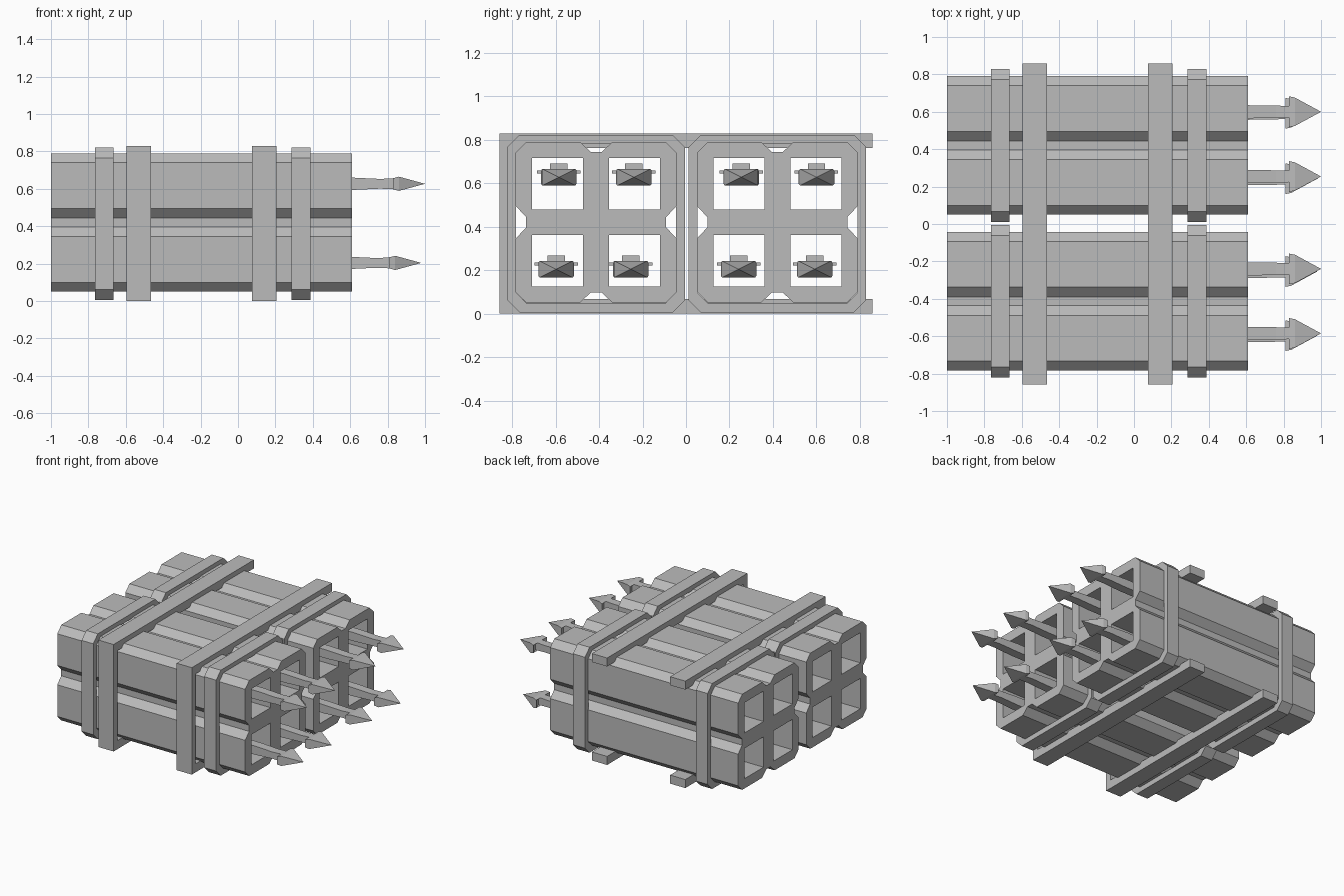
import bpy, bmesh
from mathutils import Matrix

if "Cube" in bpy.data.objects:
    bpy.data.objects.remove(bpy.data.objects["Cube"])

grey = bpy.data.materials.new("plain_grey")
grey.diffuse_color = (0.5, 0.5, 0.5, 1)
grey.use_nodes = True
grey.node_tree.nodes["Principled BSDF"].inputs["Base Color"].default_value = grey.diffuse_color
# maps profile (x, y, depth) onto world (y, z, x)
TO_X = Matrix(((0, 0, 1, 0), (1, 0, 0, 0), (0, 1, 0, 0), (0, 0, 0, 1)))


def add_mesh(name, me):
    me.materials.clear()
    me.materials.append(grey)
    ob = bpy.data.objects.new(name, me)
    bpy.context.collection.objects.link(ob)
    return ob


def extrude_profile(name, loops, x0, x1, y, z):
    """Extrude nested closed loops (outline + holes) along x."""
    cu = bpy.data.curves.new(name + "_profile", 'CURVE')
    cu.dimensions = '2D'
    cu.fill_mode = 'BOTH'
    cu.extrude = (x1 - x0) / 2
    for pts in loops:
        sp = cu.splines.new('POLY')
        sp.points.add(len(pts) - 1)
        for p, (a, b) in zip(sp.points, pts):
            p.co = (a, b, 0, 1)
        sp.use_cyclic_u = True
    tmp = bpy.data.objects.new(name + "_tmp", cu)
    bpy.context.collection.objects.link(tmp)
    dg = bpy.context.evaluated_depsgraph_get()
    me = bpy.data.meshes.new_from_object(tmp.evaluated_get(dg))
    bpy.data.objects.remove(tmp)
    me.transform(Matrix.Translation(((x0 + x1) / 2, y, z)) @ TO_X)
    bm = bmesh.new()
    bm.from_mesh(me)
    bmesh.ops.remove_doubles(bm, verts=bm.verts, dist=1e-5)
    bmesh.ops.recalc_face_normals(bm, faces=bm.faces)
    bm.to_mesh(me)
    bm.free()
    me.shade_flat()
    return add_mesh(name, me)


def spin4(side):
    """Repeat one side's points around four quarter turns."""
    out, pts = [], side
    for _ in range(4):
        out += pts
        pts = [(b, -a) for a, b in pts]
    return out


def octagon(r, c):
    return spin4([(c - r, r), (r - c, r)])


def square(cx, cy, h):
    return [(cx - h, cy - h), (cx + h, cy - h), (cx + h, cy + h), (cx - h, cy + h)]


def add_box(bm, x0, x1, y0, y1, z0, z1):
    m = Matrix.Translation(((x0 + x1) / 2, (y0 + y1) / 2, (z0 + z1) / 2)) \
        @ Matrix.Diagonal((x1 - x0, y1 - y0, z1 - z0, 1))
    bmesh.ops.create_cube(bm, size=1, matrix=m)


def finish(name, bm):
    bmesh.ops.recalc_face_normals(bm, faces=bm.faces)
    me = bpy.data.meshes.new(name)
    bm.to_mesh(me)
    bm.free()
    return add_mesh(name, me)


# launcher pods: notched outline with four open tubes, plus two bands each
R, H, Q = 0.37, 0.1175, 0.177
outline = spin4([(-0.32, R), (-0.075, R), (-0.024, 0.322), (0.024, 0.322), (0.075, R), (0.32, R)])
tubes = [square(a, b, H) for a in (-Q, Q) for b in (-Q, Q)]
for side, yc in (("left", 0.42), ("right", -0.413)):
    extrude_profile(f"pod_{side}", [outline] + tubes, -1.0, 0.61, yc, 0.42)
    for tag, x0, x1 in (("rear", -0.765, -0.665), ("front", 0.285, 0.388)):
        extrude_profile(f"band_{side}_{tag}", [octagon(0.408, 0.056), octagon(0.368, 0.05)],
                        x0, x1, yc, 0.414)

# C-shaped clamps: top bar, bottom bar and upright on the -y side
for tag, x0, x1 in (("rear", -0.595, -0.465), ("front", 0.075, 0.205)):
    prof = [(-0.858, 0), (0.858, 0), (0.858, 0.066), (-0.81, 0.066),
            (-0.81, 0.762), (0.858, 0.762), (0.858, 0.828), (-0.858, 0.828)]
    extrude_profile(f"clamp_{tag}", [prof], x0, x1, 0, 0)


def missile(name, tip, y, z):
    """Square shaft lofted into a flat barbed arrowhead, with tail fins."""
    bm = bmesh.new()
    rings = []
    for dx, hy, hz in ((-1.05, 0.035, 0.033), (-0.39, 0.035, 0.033), (-0.24, 0.033, 0.026),
                       (-0.15, 0.030, 0.030), (-0.17, 0.082, 0.030), (-0.14, 0.076, 0.038)):
        rings.append([bm.verts.new((tip + dx, y + a * hy, z + b * hz))
                      for a, b in ((-1, -1), (1, -1), (1, 1), (-1, 1))])
    bm.faces.new(rings[0])
    for r, s in zip(rings, rings[1:]):
        for i in range(4):
            j = (i + 1) % 4
            bm.faces.new((r[i], r[j], s[j], s[i]))
    point = bm.verts.new((tip, y, z))
    for i in range(4):
        bm.faces.new((rings[-1][i], rings[-1][(i + 1) % 4], point))
    add_box(bm, tip - 1.05, tip - 0.85, y - 0.1, y + 0.1, z + 0.018, z + 0.032)
    add_box(bm, tip - 1.05, tip - 0.85, y - 0.04, y + 0.04, z + 0.03, z + 0.064)
    finish(name, bm)


# eight missiles: upper row slightly further out than the lower row
for row, tip, z, ys in (("upper", 1.0, 0.627, (-0.585, -0.24, 0.254, 0.6)),
                        ("lower", 0.98, 0.204, (-0.597, -0.254, 0.242, 0.592))):
    for i, y in enumerate(ys):
        missile(f"missile_{row}_{i + 1}", tip, y, z)
